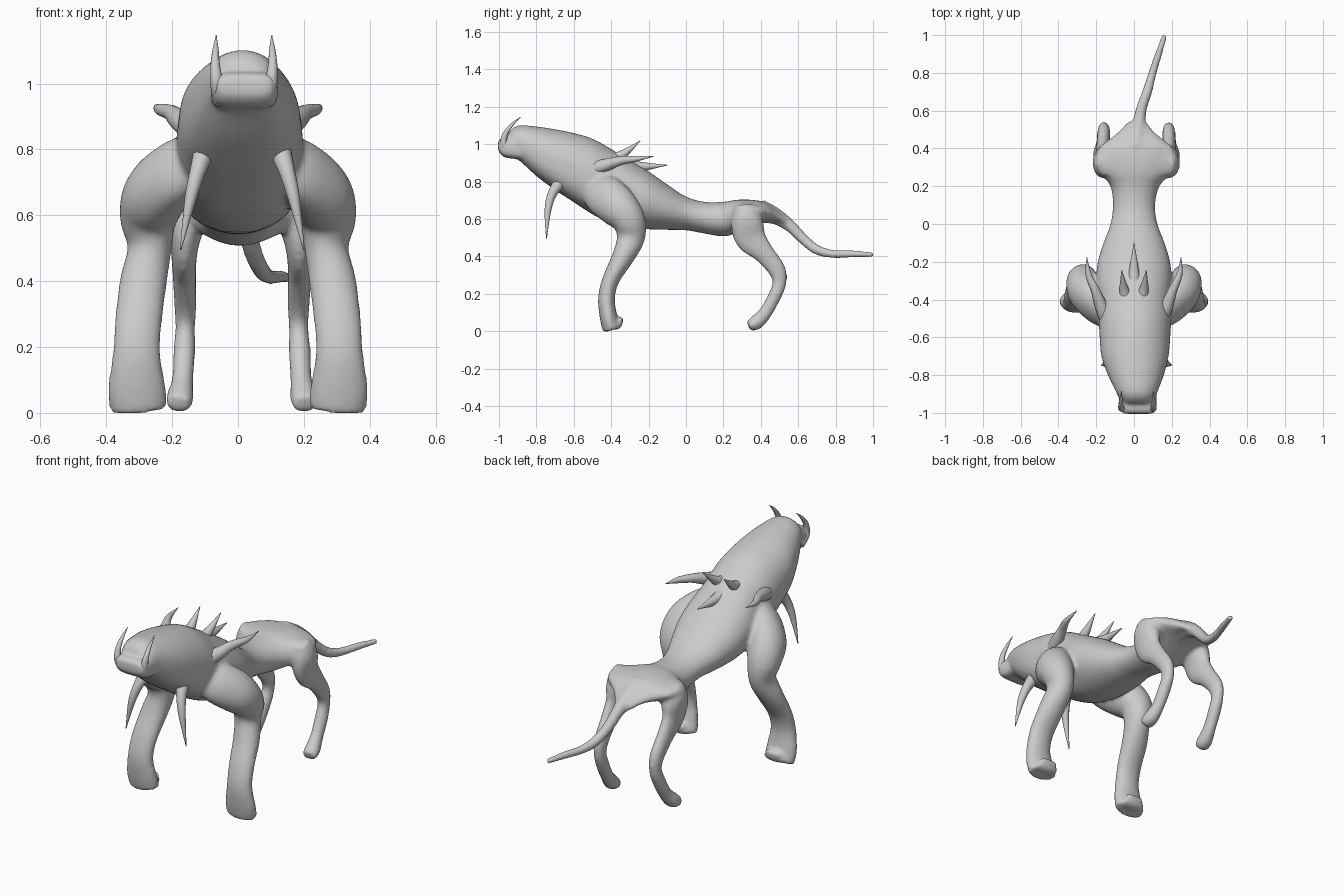
import bpy, bmesh, math
from mathutils import Vector


def spline(points, steps):
    """Catmull-Rom resampling of tuples of any length."""
    out = []
    last = len(points) - 1
    for i in range(last):
        p0, p1 = points[max(i - 1, 0)], points[i]
        p2, p3 = points[i + 1], points[min(i + 2, last)]
        for s in range(steps):
            t = s / steps
            out.append([0.5 * (2 * b + (c - a) * t + (2 * a - 5 * b + 4 * c - d) * t * t
                               + (3 * b - a - 3 * c + d) * t ** 3)
                        for a, b, c, d in zip(p0, p1, p2, p3)])
    out.append(list(points[-1]))
    return out


def loft(bm, points, side=1, cx=0.0, upright=False, power=2.0, sides=20, steps=4, jowl=0.0):
    """Skin elliptical rings along (x, y, z, half width, half depth) points.
    jowl squares off the underside towards the front."""
    path = spline(points, steps)
    pos = [Vector((p[0] * side + cx, p[1], p[2])) for p in path]
    rings = []
    for i, p in enumerate(path):
        tangent = (pos[min(i + 1, len(pos) - 1)] - pos[max(i - 1, 0)]).normalized()
        if upright:
            tangent = Vector((0, 1, 0))
        across = Vector((1, 0, 0))
        across = (across - tangent * across.dot(tangent)).normalized()
        up = across.cross(tangent)
        front = min(max((-0.3 - p[1]) / 0.3, 0), 1)
        ring = []
        for k in range(sides):
            a = 2 * math.pi * k / sides
            c, s = math.cos(a), math.sin(a)
            n = power + (jowl * front if s < 0 else 0)
            c = math.copysign(abs(c) ** (2 / n), c) * max(p[3], 0.002)
            s = math.copysign(abs(s) ** (2 / n), s) * max(p[4], 0.002)
            ring.append(bm.verts.new(pos[i] + across * c + up * s))
        rings.append(ring)
    for r0, r1 in zip(rings, rings[1:]):
        for k in range(sides):
            j = (k + 1) % sides
            bm.faces.new((r0[k], r0[j], r1[j], r1[k]))
    bm.faces.new(rings[0])
    bm.faces.new(rings[-1])


def finish(name, bm):
    bmesh.ops.recalc_face_normals(bm, faces=bm.faces)
    for f in bm.faces:
        f.smooth = True
    mesh = bpy.data.meshes.new(name)
    bm.to_mesh(mesh)
    bm.free()
    ob = bpy.data.objects.new(name, mesh)
    bpy.context.collection.objects.link(ob)
    return ob


def sections(rows):
    """(x, y, top, bottom, half width) -> loft points."""
    return [(x, y, (t + b) / 2, w, (t - b) / 2) for x, y, t, b, w in rows]


def round_path(rows):
    return [(x, y, z, r, r) for x, y, z, r in rows]


def horn(name, rows, side=1, cx=0.0):
    bm = bmesh.new()
    loft(bm, round_path(rows), side, cx, sides=12)
    return finish(name, bm)


skin = bmesh.new()

# Head, torso and pelvis
loft(skin, sections([
    (.018, -.95, 1.06, .935, .082), (.015, -.90, 1.1, .92, .105), (.01, -.80, 1.095, .83, .148),
    (.005, -.70, 1.08, .755, .178), (.005, -.60, 1.06, .69, .187), (.005, -.50, 1.03, .625, .192),
    (.003, -.40, .975, .575, .19), (0, -.30, .915, .552, .20), (0, -.20, .855, .545, .192),
    (0, -.10, .785, .542, .162), (0, 0, .72, .54, .125), (0, .10, .692, .522, .112),
    (.005, .20, .692, .507, .13), (.01, .27, .703, .525, .185), (.01, .35, .703, .56, .2),
    (.01, .42, .69, .585, .175), (.012, .48, .655, .585, .105), (.015, .54, .61, .555, .05)]),
    upright=True, power=2.0, sides=32, jowl=.8)

# Broad shelf of the rump between the hips
loft(skin, sections([(.01, .26, .685, .61, .19), (.01, .32, .695, .60, .222), (.01, .40, .685, .60, .20),
                     (.01, .45, .665, .605, .14)]), upright=True, power=2.2)

# Protruding lower jaw
loft(skin, sections([(.022, -1.005, 1.02, .965, .08), (.022, -.97, 1.035, .93, .098),
                     (.02, -.89, 1.01, .92, .1)]), upright=True, power=4)

# Tail
loft(skin, round_path([
    (.01, .40, .64, .065), (.018, .48, .615, .045), (.03, .56, .56, .033), (.045, .63, .49, .029),
    (.07, .70, .435, .027), (.095, .79, .413, .023), (.13, .90, .413, .02), (.163, 1.0, .41, .015)]))

for side in (-1, 1):
    # Front leg with a sloping shoulder and broad paw
    loft(skin, [
        (.12, -.49, .77, .06, .09), (.19, -.44, .73, .08, .112), (.25, -.365, .665, .097, .11),
        (.272, -.305, .59, .088, .09), (.268, -.295, .50, .067, .076), (.287, -.335, .40, .072, .06),
        (.302, -.40, .28, .072, .046), (.308, -.425, .18, .073, .045), (.307, -.415, .08, .088, .047),
        (.302, -.397, .01, .088, .05)], side)
    # Upturned lip behind the paw
    loft(skin, [(.3, -.39, .027, .07, .018), (.3, -.36, .03, .068, .016), (.3, -.345, .075, .05, .012)],
         side)
    # Hind leg
    loft(skin, [
        (.14, .315, .65, .07, .06), (.168, .325, .59, .065, .085), (.175, .345, .50, .042, .085),
        (.175, .415, .42, .036, .058), (.172, .485, .33, .034, .048), (.172, .50, .26, .030, .038),
        (.175, .475, .19, .034, .036), (.18, .425, .10, .033, .036), (.188, .375, .047, .042, .04),
        (.192, .335, .027, .038, .028)], side, cx=.012)

# Fuse everything into one continuous skin
body = finish("body_with_legs", skin)
remesh = body.modifiers.new("fuse", 'REMESH')
remesh.mode = 'VOXEL'
remesh.voxel_size = .01
remesh.use_smooth_shade = True
smooth = body.modifiers.new("soften", 'SMOOTH')
smooth.factor = .5
smooth.iterations = 10

for side, label in ((-1, "left"), (1, "right")):
    # Hanging tusks
    horn("hanging_tusk_" + label, [
        (.105, -.65, .82, .04), (.132, -.71, .745, .026), (.157, -.738, .65, .018),
        (.187, -.746, .495, .002)], side, .013)
    # Curved tusks rising from the jaw
    horn("jaw_tusk_" + label, [
        (.072, -.93, .95, .026), (.08, -.972, .99, .021), (.087, -.968, 1.05, .015),
        (.086, -.93, 1.105, .009), (.084, -.885, 1.145, .001)], side, .018)
    # Swept-back ear horns
    horn("ear_horn_" + label, [
        (.12, -.55, .85, .045), (.172, -.44, .885, .035), (.205, -.35, .912, .024),
        (.24, -.27, .922, .016), (.25, -.175, .935, .001)], side)
    # Paired mane spikes
    horn("mane_spike_" + label, [
        (.035, -.43, .915, .035), (.052, -.35, .938, .026), (.065, -.245, 1.018, .001)], side)

# Centre mane spike
horn("mane_spike_centre", [(0, -.38, .90, .04), (0, -.27, .88, .03), (0, -.10, .888, .001)])
